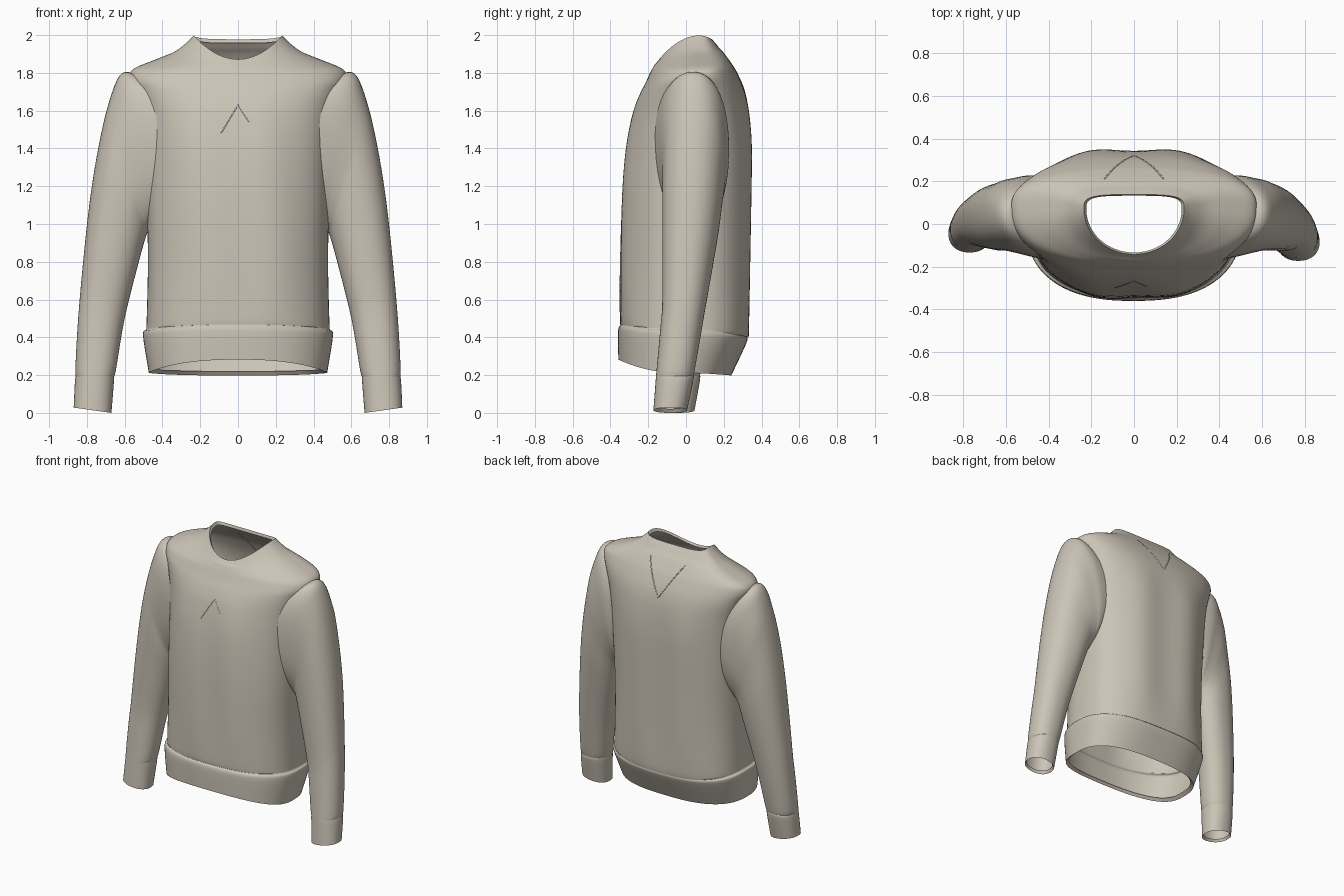
import bpy, bmesh, math
from mathutils import Vector
from mathutils.bvhtree import BVHTree

if "Cube" in bpy.data.objects:
    bpy.data.objects.remove(bpy.data.objects["Cube"])

fabric = bpy.data.materials.new("oatmeal fabric")
fabric.diffuse_color = (0.60, 0.55, 0.47, 1)
fabric.use_nodes = True
fabric.node_tree.nodes["Principled BSDF"].inputs["Base Color"].default_value = fabric.diffuse_color


def smooth_rings(keys, steps=5):
    """Catmull-Rom interpolation through the key rings."""
    out = []
    for i in range(len(keys) - 1):
        quad = [keys[max(i - 1, 0)], keys[i], keys[i + 1], keys[min(i + 2, len(keys) - 1)]]
        for s in range(steps):
            t = s / steps
            out.append([0.5 * (2 * b + (c - a) * t + (2 * a - 5 * b + 4 * c - d) * t * t
                               + (3 * b - a - 3 * c + d) * t ** 3) for a, b, c, d in zip(*quad)])
    return out + [list(keys[-1])]


def lip(ring, dz, scale=.95):
    """Shrunken copy of an end ring, used as a turned-in edge."""
    mid = sum((Vector(p) for p in ring), Vector()) / len(ring)
    return [mid + (Vector(p) - mid) * scale + Vector((0, 0, dz)) for p in ring]


def loft(name, rings, drop=None):
    """Skin closed rings of points into an open tube, leaving out dropped faces."""
    bm = bmesh.new()
    loops = [[bm.verts.new(p) for p in ring] for ring in rings]
    n = len(loops[0])
    for lo, hi in zip(loops, loops[1:]):
        for j in range(n):
            k = (j + 1) % n
            bm.faces.new((lo[j], lo[k], hi[k], hi[j]))
    if drop:
        gone = [f for f in bm.faces if drop(f.calc_center_median())]
        bmesh.ops.delete(bm, geom=gone, context='FACES')
    mesh = bpy.data.meshes.new(name)
    bm.to_mesh(mesh)
    bm.free()
    mesh.materials.append(fabric)
    obj = bpy.data.objects.new(name, mesh)
    bpy.context.collection.objects.link(obj)
    bpy.ops.object.select_all(action='DESELECT')
    obj.select_set(True)
    bpy.context.view_layer.objects.active = obj
    bpy.ops.object.shade_smooth_by_angle(angle=math.radians(50))
    return obj


def power(v, e):
    return math.copysign(abs(v) ** e, v)


# Body rings: half width, front y, back y, side z, front z, back z
BODY = [
    (.472, -.358, .24, .212, .282, .198),   # hem edge
    (.503, -.36, .318, .41, .435, .365),
    (.488, -.346, .325, .44, .468, .40),    # hem seam
    (.484, -.351, .335, .48, .50, .44),
    (.477, -.35, .342, .80, .80, .80),
    (.483, -.34, .348, .15 + 1, 1.15, 1.15),
    (.49, -.318, .35, 1.4, 1.4, 1.4),
    (.51, -.283, .337, 1.58, 1.58, 1.58),
    (.545, -.248, .312, 1.7, 1.68, 1.7),
    (.575, -.213, .27, 1.77, 1.75, 1.8),
    (.555, -.19, .24, 1.82, 1.8, 1.85),     # shoulder point
    (.45, -.177, .205, 1.865, 1.825, 1.9),
    (.34, -.169, .178, 1.91, 1.84, 1.93),
    (.272, -.16, .158, 1.96, 1.85, 1.955),  # collar seam
    (.235, -.142, .138, 1.998, 1.872, 1.978),
]


def body_ring(key, n=112):
    a, yf, yb, zs, zf, zb = key
    # side line leans back towards the shoulders, forward at the hem
    yc = .07 * max(0, min(1, (zs - 1) / .8)) - .2 * max(0, .45 - zs)
    # the opening is round in front and squarer behind
    nf = 2.4 - .4 * max(0, min(1, (zs - 1.75) / .2))
    nb = 2.7 + 1.1 * max(0, (zs - 1.88) / .12)
    pts = []
    for j in range(n):
        t = 2 * math.pi * j / n
        c, s = math.cos(t), math.sin(t)
        e, yd, zd = (2 / nb, yb, zb) if s > 0 else (2 / nf, yf, zf)
        x = a * power(c, e)
        w = abs(s) ** e
        y = yc + (yd - yc) * w
        z = zs + (zd - zs) * w * w
        # soft hanging folds in the cloth
        fade = max(0, min(1, (z - .4) / .3, (1.75 - z) / .3))
        if s > 0:
            y += fade * w * (.014 * math.sin(x * 7.8) ** 2 - .008)
        else:
            y += fade * w * .006 * math.sin(x * 17 + z * 1.5)
        pts.append((x, y, z))
    return pts


def in_armhole(p):
    return abs(p.x) > .42 and ((p.y - .03) / .12) ** 2 + ((p.z - 1.4) / .28) ** 2 < 1


rings = [body_ring(k) for k in smooth_rings(BODY)]
body = loft("sweater_body", [lip(rings[0], .02)] + rings + [lip(rings[-1], -.02)], in_armhole)

# Sleeve rings: outer x, outer z, inner x, inner z, back y
SLEEVE = [
    (.54, 1.79, .44, 1.03, .22),
    (.605, 1.803, .47, .985, .228),
    (.655, 1.73, .475, .965, .218),
    (.72, 1.5, .49, .925, .20),
    (.785, 1.12, .525, .80, .17),
    (.84, .58, .60, .50, .10),
    (.861, .225, .648, .218, .045),
    (.851, .202, .66, .20, .035),   # cuff seam
    (.862, .18, .656, .18, .04),
    (.87, .028, .67, 0, .006),      # cuff edge
]


def sleeve_ring(key, side, n=48):
    xo, zo, xi, zi, yb = key
    # wraps round the body at the armhole, swings forward at the wrist
    near = max(0, 1 - (xo - .54) / .15)
    yf = -.125 - .045 * near - .05 * max(0, 1 - zo / .6)
    # the left forearm hangs slightly further back
    shift = .04 * max(0, 1 - zo / 1.4) if side < 0 else 0
    pts = []
    for j in range(n):
        t = 2 * math.pi * j / n * -side
        c, s = power(math.cos(t), .9), power(math.sin(t), .9)
        x = (xo + xi) / 2 + (xo - xi) / 2 * c - .09 * near * s * s
        z = (zo + zi) / 2 + (zo - zi) / 2 * c
        y = (yf + yb) / 2 + (yb - yf) / 2 * s + shift
        pts.append((side * x, y, z))
    return pts


for side, label in ((1, "right"), (-1, "left")):
    rings = [sleeve_ring(k, side) for k in smooth_rings(SLEEVE)]
    loft("sleeve_" + label, rings + [lip(rings[-1], .02, .88)])

# Stitched details below the collar, laid on the body surface
tree = BVHTree.FromObject(body, bpy.context.evaluated_depsgraph_get())


def seam(name, facing, corners):
    curve = bpy.data.curves.new(name, 'CURVE')
    curve.dimensions = '3D'
    curve.bevel_depth = .004
    curve.bevel_resolution = 1
    pts = []
    for (x0, z0), (x1, z1) in zip(corners, corners[1:]):
        for i in range(13):
            t = i / 12
            start = Vector((x0 + (x1 - x0) * t, facing * 2, z0 + (z1 - z0) * t))
            hit = tree.ray_cast(start, Vector((0, -facing, 0)))[0]
            if hit and (not pts or (hit - pts[-1]).length > .004):
                pts.append(hit - Vector((0, facing * .002, 0)))
    line = curve.splines.new('POLY')
    line.points.add(len(pts) - 1)
    for p, co in zip(line.points, pts):
        p.co = (*co, 1)
    curve.materials.append(fabric)
    bpy.context.collection.objects.link(bpy.data.objects.new(name, curve))


seam("front_fold", -1, [(-.09, 1.48), (0, 1.63), (.06, 1.54)])
seam("back_insert_seam", 1, [(-.14, 1.89), (0, 1.66), (.14, 1.89)])
